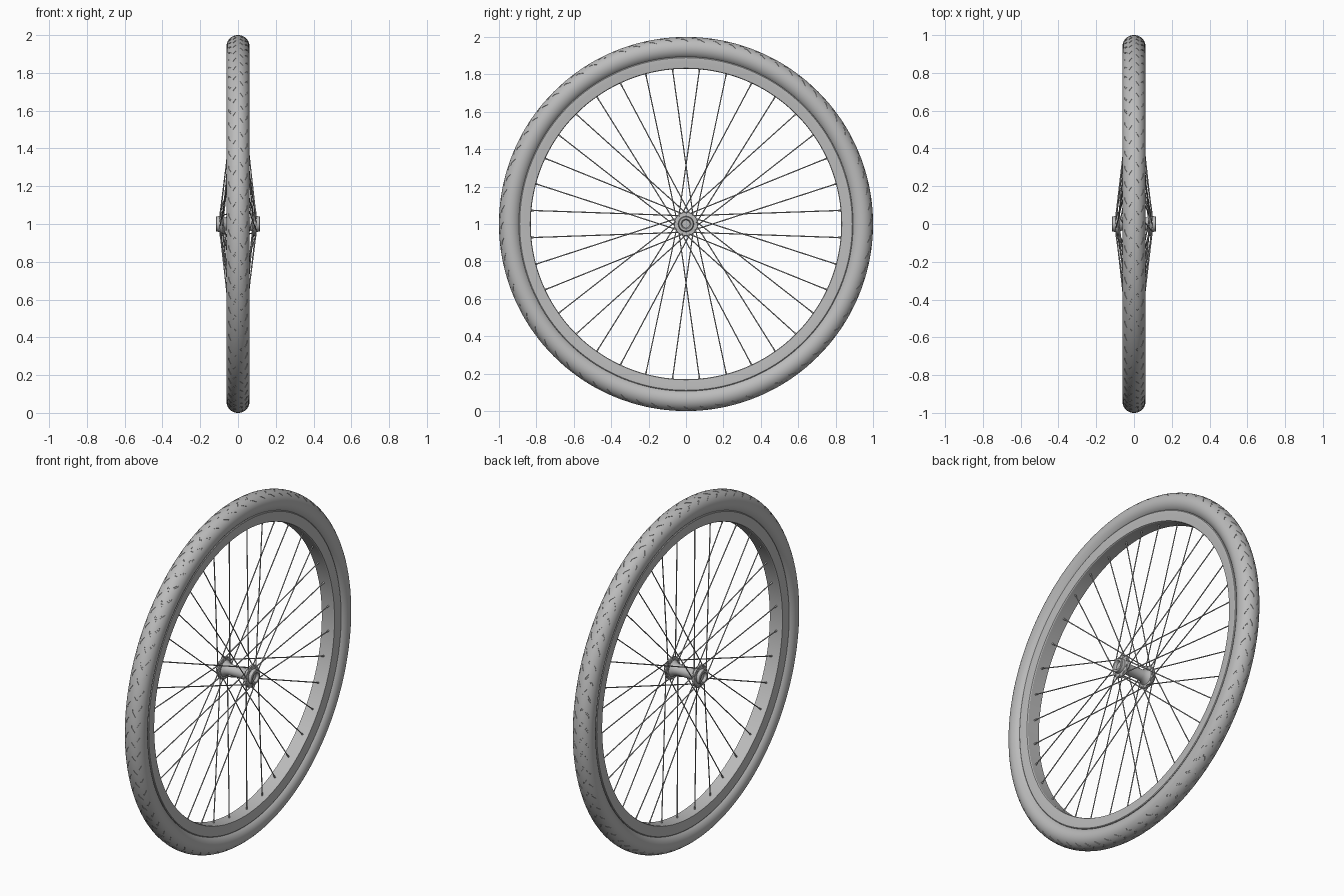
import bpy, bmesh, math
from mathutils import Vector, Matrix

cube = bpy.data.objects.get("Cube")
if cube:
    bpy.data.objects.remove(cube, do_unlink=True)

CENTRE = Vector((0, 0, 1))


def material(name, value):
    m = bpy.data.materials.new(name)
    m.use_nodes = True
    colour = (value, value, value, 1)
    m.diffuse_color = colour
    m.node_tree.nodes["Principled BSDF"].inputs["Base Color"].default_value = colour
    return m


GREY = material("mid grey", 0.5)


def finish(bm, name, angle=35):
    bmesh.ops.recalc_face_normals(bm, faces=bm.faces)
    me = bpy.data.meshes.new(name)
    bm.to_mesh(me)
    bm.free()
    me.materials.append(GREY)
    ob = bpy.data.objects.new(name, me)
    bpy.context.collection.objects.link(ob)
    bpy.ops.object.select_all(action="DESELECT")
    ob.select_set(True)
    bpy.context.view_layer.objects.active = ob
    bpy.ops.object.shade_smooth_by_angle(angle=math.radians(angle))


def polar(x, r, a):
    return CENTRE + Vector((x, r * math.cos(a), r * math.sin(a)))


def revolve(profile, segments, shear=None, closed=True):
    """Spin (x, radius) points round the axle; shear shifts each ring's angle."""
    bm = bmesh.new()
    rings = []
    for j, (x, r) in enumerate(profile):
        shift = shear(j) if shear else 0
        rings.append([bm.verts.new(polar(x, r, 2 * math.pi * i / segments + shift))
                      for i in range(segments)])
    count = len(profile) if closed else len(profile) - 1
    grid = {}
    for j in range(count):
        a, b = rings[j], rings[(j + 1) % len(profile)]
        for i in range(segments):
            k = (i + 1) % segments
            grid[i, j] = bm.faces.new((a[i], a[k], b[k], b[i]))
    if not closed:
        bm.faces.new(rings[0])
        bm.faces.new(rings[-1])
    return bm, grid


# Tyre: round section whose grid is sheared into a zigzag, with shallow tread cuts
STEPS, SEGMENTS, TUBE = 40, 432, 0.06
section = []
for j in range(STEPS):
    t = 2 * math.pi * j / STEPS
    section.append((1.02 * TUBE * math.sin(t), 0.94 + TUBE * math.cos(t)))


def zigzag(j):
    d = min(j, STEPS - j)
    return 0.014 * (d if d < 4 else 8 - d if d < 8 else 0)


bm, grid = revolve(section, SEGMENTS, zigzag)
grooves = []
for (i, j), face in grid.items():
    d = min(j, STEPS - 1 - j)
    row = i % 6 if j < STEPS / 2 else (i + 3) % 6
    if (row == 0 and 1 <= d <= 2) or (row == 3 and 4 <= d <= 5):
        grooves.append(face)
bmesh.ops.recalc_face_normals(bm, faces=bm.faces)
bmesh.ops.inset_region(bm, faces=grooves, thickness=0.0006, depth=-0.002)
finish(bm, "tyre", 40)

# Rim: channel whose side walls end in a small lip below the tyre
rim_half = [(0, 0.830), (0.036, 0.830), (0.041, 0.833), (0.044, 0.864),
            (0.045, 0.880), (0.045, 0.889), (0.042, 0.893), (0.036, 0.894),
            (0.0, 0.885)]
bm, _ = revolve(rim_half + [(-x, r) for x, r in reversed(rim_half[1:-1])], 144)
finish(bm, "rim", 30)

# Hub: flared barrel, two flanges and end caps with a shallow round recess
FLANGE_X, HOLE_R = 0.088, 0.054
hub_half = [(0.102, 0.021), (0.114, 0.024), (0.117, 0.027), (0.117, 0.037),
            (0.114, 0.040), (0.096, 0.042), (0.094, 0.062), (0.091, 0.064),
            (0.085, 0.064), (0.082, 0.061), (0.080, 0.046), (0.066, 0.035),
            (0.045, 0.030)]
bm, _ = revolve(hub_half + [(-x, r) for x, r in reversed(hub_half)], 48, closed=False)
finish(bm, "hub", 35)


def rod(bm, start, end, radius, tip):
    axis = end - start
    turn = axis.to_track_quat("Z", "Y").to_matrix().to_4x4()
    bmesh.ops.create_cone(bm, cap_ends=True, segments=8, radius1=radius,
                          radius2=tip, depth=axis.length,
                          matrix=Matrix.Translation((start + end) / 2) @ turn)


# Spokes: crossed pairs, each pair laced to alternate flanges, with nipples and heads
spokes, nipples, heads = bmesh.new(), bmesh.new(), bmesh.new()
across = Vector((0.011, 0, 0))
for i in range(36):
    angle = math.radians(5 + 10 * i)
    side = 1 if ((i + 1) // 2) % 2 == 0 else -1
    turn = 1 if i % 2 == 0 else -1
    lean = math.radians(51) * turn
    hole = polar(side * FLANGE_X, HOLE_R, angle + lean)
    inner = hole + across * (0.7 * side * turn)
    outer = polar(side * 0.006, 0.835, angle)
    rod(spokes, inner, outer, 0.0031, 0.0031)
    along = (outer - inner).normalized()
    rod(nipples, outer - along * 0.025, outer, 0.0036, 0.005)
    rod(heads, hole - across, hole + across, 0.005, 0.005)
finish(spokes, "spokes", 50)
finish(nipples, "spoke_nipples", 50)
finish(heads, "spoke_heads", 50)
